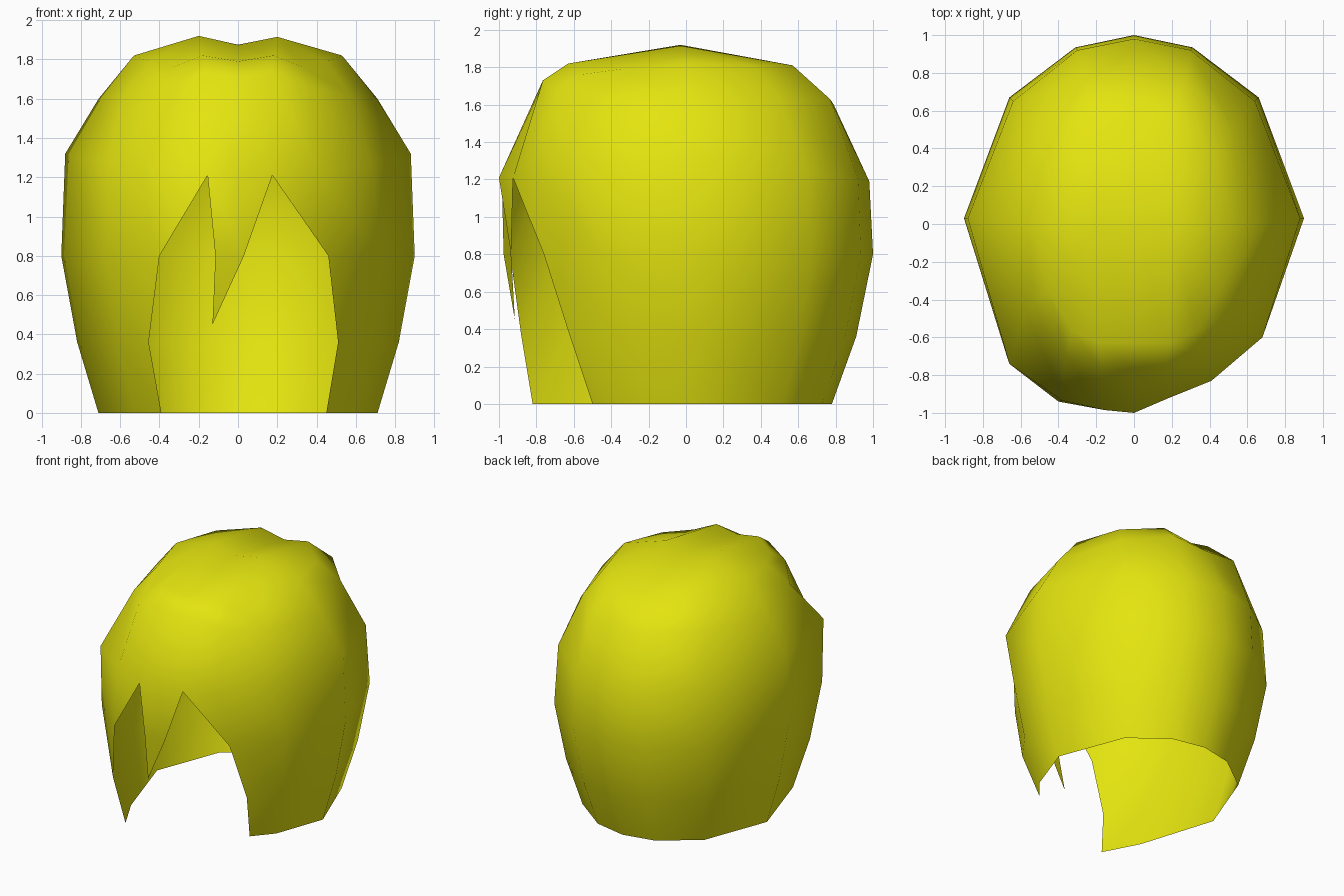
import bpy, bmesh

if "Cube" in bpy.data.objects:
    bpy.data.objects.remove(bpy.data.objects["Cube"])

# One flat yellow for the whole hair shell
yellow = bpy.data.materials.new("hair yellow")
yellow.diffuse_color = (0.78, 0.78, 0.005, 1)
yellow.use_nodes = True
yellow.node_tree.nodes["Principled BSDF"].inputs["Base Color"].default_value = yellow.diffuse_color


def mirrored(half, front, back):
    """Ring order: left front -> back -> right front -> centre front."""
    left = [(-x, y, z) for x, y, z in reversed(half)]
    # half runs from beside the back centre to beside the front centre
    return left[1:] + [back] + half + [front] + left[:1]


# Jaw-height ring, open at the front (11 columns, slightly lopsided)
cheek = [(-.40, -.94), (-.67, -.71), (-.90, .03), (-.66, .67), (-.31, .935), (0, 1),
         (.31, .935), (.66, .67), (.90, .03), (.73, -.45), (.46, -.76)]


def lower_ring(z, sx, sy, left_edge=None, right_edge=None):
    pts = [(x * sx, y * sy, z) for x, y in cheek]
    if left_edge:
        pts[0] = (*left_edge, z)
        pts[-1] = (*right_edge, z)
    return pts


# Brow-height ring, closed (14 columns)
brow = [(-.38, -.935, 1.23), (-.66, -.74, 1.27), (-.88, .03, 1.32), (-.64, .65, 1.25),
        (-.30, .92, 1.2), (0, .98, 1.19), (.30, .92, 1.2), (.64, .65, 1.25),
        (.88, .03, 1.32), (.68, -.60, 1.27), (.41, -.83, 1.23), (.175, -.925, 1.21),
        (0, -1, 1.21), (-.155, -.985, 1.21)]

# Upper rings, symmetric
upper = mirrored([(.27, .77, 1.63), (.53, .50, 1.62), (.71, .01, 1.60), (.57, -.46, 1.62),
                  (.36, -.70, 1.66), (.17, -.765, 1.73)], (0, -.765, 1.71), (0, .79, 1.6))
crown = mirrored([(.20, .57, 1.81), (.43, .35, 1.81), (.53, 0, 1.82), (.45, -.35, 1.79),
                  (.33, -.57, 1.76), (.18, -.63, 1.82)], (0, -.63, 1.79), (0, .57, 1.77))

bm = bmesh.new()


def add(points):
    return [bm.verts.new(p) for p in points]


def bridge(a, b, closed):
    n = len(a)
    for i in range(n if closed else n - 1):
        j = (i + 1) % n
        bm.faces.new((a[i], a[j], b[j], b[i]))


hem = add(lower_ring(0, .79, .78, (-.39, -.82), (.45, -.50)))
neck = add(lower_ring(.36, .91, .91, (-.455, -.88), (.51, -.62)))
jaw = add(lower_ring(.80, 1, 1))
brow, upper, crown = add(brow), add(upper), add(crown)

# Side and back walls, then the dome
bridge(hem, neck, False)
bridge(neck, jaw, False)
bridge(jaw, brow[:11], False)
bridge(brow, upper, True)
bridge(upper, crown, True)

# Slanted corners of the face opening
bm.faces.new((jaw[10], brow[11], brow[10]))
bm.faces.new((brow[13], jaw[0], brow[0]))

# Pointed fringe lock
a, b, tip = add([(-.115, -.975, .80), (.03, -.935, .80), (-.13, -.915, .45)])
bm.faces.new((brow[13], a, b, brow[12]))
bm.faces.new((brow[12], b, brow[11]))
bm.faces.new((a, tip, b))

# Crown with a shallow centre parting
tl, tc, tr = add([(-.20, -.03, 1.92), (0, -.03, 1.875), (.20, -.03, 1.915)])
for q in ((4, 5, tc, tl), (5, 6, tr, tc), (11, 12, tc, tr), (12, 13, tl, tc)):
    bm.faces.new((crown[q[0]], crown[q[1]], q[2], q[3]))
for i in range(6, 11):
    bm.faces.new((crown[i], crown[i + 1], tr))
for i in (13, 0, 1, 2, 3):
    bm.faces.new((crown[i], crown[(i + 1) % 14], tl))

bmesh.ops.recalc_face_normals(bm, faces=bm.faces[:])
# Make sure the shell faces outward
if sum(f.normal.dot(f.calc_center_median()) for f in bm.faces) < 0:
    bmesh.ops.reverse_faces(bm, faces=bm.faces[:])
for f in bm.faces:
    f.smooth = True

mesh = bpy.data.meshes.new("hair_shell")
bm.to_mesh(mesh)
bm.free()
mesh.materials.append(yellow)
hair = bpy.data.objects.new("hair_shell", mesh)
bpy.context.collection.objects.link(hair)
